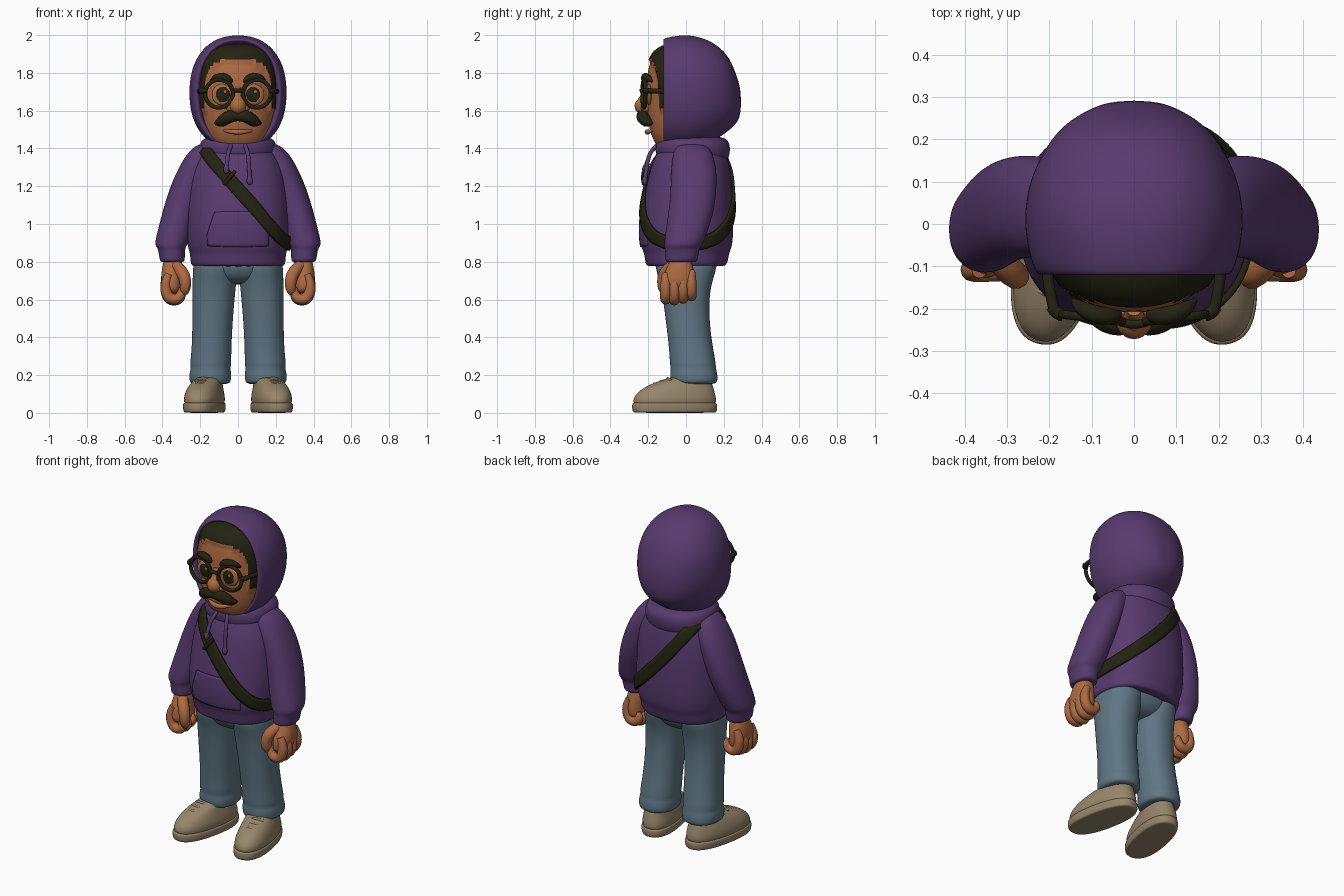
import bpy, bmesh, math
from mathutils import Vector, Matrix


def material(name, rgb):
    m = bpy.data.materials.new(name)
    m.diffuse_color = (*rgb, 1)
    return m


PURPLE = material("purple cotton", (0.098, 0.043, 0.157))
DENIM = material("blue denim", (0.114, 0.181, 0.232))
SKIN = material("warm skin", (0.42, 0.145, 0.057))
DARK = material("dark brown black", (0.018, 0.016, 0.006))
TAN = material("tan suede", (0.31, 0.235, 0.145))


def make(name, verts, faces, mat, sub=0):
    me = bpy.data.meshes.new(name)
    bm = bmesh.new()
    vs = [bm.verts.new(v) for v in verts]
    for f in faces:
        bm.faces.new([vs[i] for i in f])
    bmesh.ops.recalc_face_normals(bm, faces=bm.faces)
    bm.to_mesh(me)
    bm.free()
    me.shade_smooth()
    me.materials.append(mat)
    ob = bpy.data.objects.new(name, me)
    bpy.context.collection.objects.link(ob)
    if sub:
        ob.modifiers.new("smooth", 'SUBSURF').levels = sub
        ob.modifiers["smooth"].render_levels = sub
    return ob


def loft(name, rings, mat, axis='z', n=2.2, seg=24, side=1, turn=0, sub=2):
    """Skin superellipse rings (cx, cy, cz, r1, r2); turn spins it about its first ring centre."""
    verts, faces = [], []
    pivot = Vector(rings[0][:3])
    rot = Matrix.Rotation(turn, 3, 'Z')
    for cx, cy, cz, r1, r2 in rings:
        for i in range(seg):
            t = math.tau * i / seg
            c, s = math.cos(t), math.sin(t)
            u = r1 * math.copysign(abs(c) ** (2 / n), c)
            v = r2 * math.copysign(abs(s) ** (2 / n), s)
            p = Vector((cx + u, cy + v, cz) if axis == 'z' else (cx + u, cy, cz + v))
            p = pivot + rot @ (p - pivot)
            verts.append((p.x * side, p.y, p.z))
    for r in range(len(rings) - 1):
        for i in range(seg):
            j = (i + 1) % seg
            faces.append((r * seg + i, r * seg + j, r * seg + seg + j, r * seg + seg + i))
    last = (len(rings) - 1) * seg
    faces += [tuple(range(seg)), tuple(range(last, last + seg))]
    return make(name, verts, faces, mat, sub)


def tube(name, pts, radii, mat, side=1):
    cu = bpy.data.curves.new(name, 'CURVE')
    cu.dimensions = '3D'
    cu.bevel_depth = 1
    cu.bevel_resolution = 4
    cu.use_fill_caps = True
    cu.resolution_u = 8
    sp = cu.splines.new('NURBS')
    sp.points.add(len(pts) - 1)
    for q, p, r in zip(sp.points, pts, radii):
        q.co = (p[0] * side, p[1], p[2], 1)
        q.radius = r
    sp.order_u = 3
    sp.use_endpoint_u = True
    cu.materials.append(mat)
    ob = bpy.data.objects.new(name, cu)
    bpy.context.collection.objects.link(ob)
    bpy.ops.object.select_all(action='DESELECT')
    ob.select_set(True)
    bpy.context.view_layer.objects.active = ob
    bpy.ops.object.convert(target='MESH')
    bpy.context.object.data.shade_smooth()


def ball(name, loc, size, mat, side=1):
    bm = bmesh.new()
    bmesh.ops.create_uvsphere(bm, u_segments=24, v_segments=16, radius=1)
    me = bpy.data.meshes.new(name)
    bm.to_mesh(me)
    bm.free()
    me.shade_smooth()
    me.materials.append(mat)
    ob = bpy.data.objects.new(name, me)
    ob.location = (loc[0] * side, loc[1], loc[2])
    ob.scale = size
    bpy.context.collection.objects.link(ob)


def sheet(name, rows, mat, closed, target, offset, thick, mode):
    """Grid of points wrapped on to a target and given thickness."""
    w, h = len(rows[0]), len(rows)
    faces = []
    for r in range(h if closed else h - 1):
        s = (r + 1) % h
        faces += [(r * w + i, r * w + i + 1, s * w + i + 1, s * w + i) for i in range(w - 1)]
    ob = make(name, [p for row in rows for p in row], faces, mat)
    sw = ob.modifiers.new("wrap", 'SHRINKWRAP')
    sw.target, sw.offset, sw.wrap_mode = target, offset, mode
    so = ob.modifiers.new("thickness", 'SOLIDIFY')
    so.thickness, so.offset = thick, 0
    return ob


# Hoodie body, collar roll and hood
torso = loft("hoodie_body", [
    (0, 0, .775, .23, .19), (0, 0, .78, .248, .212), (0, .003, .80, .254, .22),
    (0, .003, .85, .256, .228), (0, .003, .875, .268, .242), (0, .003, .95, .276, .25),
    (0, .005, 1.05, .276, .247), (0, .013, 1.15, .27, .235), (0, .02, 1.25, .26, .22),
    (0, .025, 1.33, .235, .205), (0, .03, 1.40, .19, .175), (0, .03, 1.44, .13, .14)], PURPLE, n=2.3)
loft("hood_collar", [(0, .04, 1.31, .16, .16), (0, .04, 1.34, .195, .185), (0, .035, 1.38, .208, .2),
                     (0, .035, 1.43, .205, .2), (0, .03, 1.47, .17, .17)], PURPLE)
loft("hood", [(0, -.02, 1.69, .19, .26), (0, -.10, 1.69, .203, .27), (0, -.125, 1.69, .216, .285),
              (0, -.115, 1.69, .238, .297), (0, -.05, 1.695, .255, .305), (0, .02, 1.695, .263, .309),
              (0, .10, 1.695, .25, .29), (0, .17, 1.70, .218, .247), (0, .23, 1.69, .175, .195),
              (0, .268, 1.66, .115, .13), (0, .292, 1.645, .055, .06)], PURPLE, axis='y', n=2.25)

# Front pocket
rows = []
for k in range(13):
    f = k / 12
    w = .2 if f < .3 else .2 - .06 * (f - .3) / .7
    rows.append([(w * (i / 8 - 1), -.27, .87 + .2 * f) for i in range(17)])
sheet("front_pocket", rows, PURPLE, False, torso, .003, .009, 'ON_SURFACE')

# Diagonal strap, smoothed through a closed path
P = [Vector(p) for p in [
    (-.20, .04, 1.445), (-.19, -.08, 1.41), (-.13, -.18, 1.33), (-.03, -.225, 1.22), (.08, -.245, 1.10),
    (.17, -.235, 1.0), (.245, -.16, .92), (.285, 0, .89), (.25, .15, .92), (.15, .235, 1.01),
    (.03, .255, 1.13), (-.08, .24, 1.26), (-.16, .16, 1.38)]]
path = []
for i in range(len(P)):
    a, b, c, d = (P[(i + k) % len(P)] for k in (-1, 0, 1, 2))
    for k in range(6):
        t = k / 6
        path.append(.5 * (2 * b + (c - a) * t + (2 * a - 5 * b + 4 * c - d) * t * t
                          + (3 * b - a - 3 * c + d) * t ** 3))
rows = []
for i, p in enumerate(path):
    tan = (path[(i + 1) % len(path)] - path[i - 1]).normalized()
    out = Vector((p.x, p.y, max(0, p.z - 1.3) * 2)).normalized()
    across = tan.cross(out).normalized()
    rows.append([p + across * .036 * k for k in (-1, -.5, 0, .5, 1)])
sheet("shoulder_strap", rows, DARK, True, torso, .009, .016, 'ABOVE_SURFACE')
tube("strap_slider", [(-.075, -.222, 1.21), (-.045, -.232, 1.245), (-.015, -.222, 1.28)], [.011] * 3, DARK)

# Drawstrings
for s, low in ((-1, 1.29), (1, 1.23)):
    tube("drawstring", [(.035, -.15, 1.42), (.05, -.185, 1.39), (.058, -.205, 1.33), (.062, -.218, low)],
         [.011] * 4, PURPLE, s)
    ball("drawstring_tip", (.062, -.218, low), (.016, .014, .024), PURPLE, s)

# Pelvis
loft("jeans_seat", [(0, 0, .68, .08, .07), (0, 0, .70, .15, .12), (0, 0, .75, .225, .16),
                    (0, 0, .84, .235, .175)], DENIM)

for s in (-1, 1):
    # Sleeve and cuff
    loft("sleeve", [(.15, .03, 1.43, .05, .07), (.18, .035, 1.39, .078, .1), (.215, .04, 1.32, .088, .118),
                    (.25, .042, 1.24, .092, .122), (.283, .038, 1.15, .093, .122),
                    (.313, .025, 1.05, .091, .12), (.337, .003, .96, .09, .112),
                    (.351, -.012, .90, .09, .104), (.354, -.018, .88, .08, .097),
                    (.352, -.02, .865, .07, .09), (.348, -.024, .81, .068, .087),
                    (.347, -.026, .795, .06, .078)], PURPLE, side=s)
    # Hand with curled fingers
    loft("palm", [(.345, -.028, .82, .045, .055), (.346, -.03, .78, .053, .065), (.352, -.038, .72, .058, .088),
                  (.35, -.04, .67, .053, .09), (.34, -.04, .63, .04, .08)], SKIN, side=s)
    for k, y in enumerate((-.108, -.062, -.016, .028)):
        lift = (.005, 0, .008, .022)[k]
        tube("finger", [(.365, y, .73 + lift), (.388, y, .68 + lift), (.372, y, .60 + lift),
                        (.315, y, .595 + lift), (.295, y, .635 + lift), (.305, y, .66 + lift)],
             [.02, .028, .029, .028, .024, .01], SKIN, s)
    tube("thumb", [(.33, -.07, .78), (.295, -.11, .75), (.275, -.125, .69), (.282, -.115, .64), (.285, -.11, .625)],
         [.03, .034, .032, .026, .01], SKIN, s)

    # Trouser leg with a few folds at the hem
    loft("trouser_leg", [(.122, 0, .82, .113, .165), (.122, 0, .76, .117, .162), (.125, .0, .69, .117, .138),
                         (.13, 0, .60, .112, .122), (.136, .012, .45, .106, .115), (.141, .03, .32, .106, .118),
                         (.145, .036, .26, .11, .123), (.145, .039, .235, .105, .12),
                         (.147, .041, .21, .112, .126), (.147, .043, .165, .111, .126),
                         (.147, .043, .15, .095, .11)], DENIM, side=s)

    # Shoe: sole, upper and laces
    loft("shoe_sole", [(.178, -.06, 0, .088, .216), (.178, -.06, .004, .098, .226), (.178, -.06, .025, .102, .231),
                       (.178, -.06, .05, .102, .23), (.178, -.06, .056, .094, .222)], TAN, side=s, turn=.2, n=2.4)
    loft("shoe_upper", [(.178, -.06, .03, .09, .215), (.178, -.06, .06, .099, .226), (.178, -.058, .09, .098, .22),
                        (.178, -.045, .125, .089, .197), (.175, -.02, .155, .079, .162),
                        (.17, .01, .178, .07, .125), (.165, .035, .195, .06, .09)], TAN, side=s, turn=.2, n=2.3)
    for k in range(3):
        y, z = -.175 + .035 * k, .152 + .014 * k
        tube("shoe_lace", [(.15, y + .012, z - .008), (.197 - k * .006, y, z + .012), (.24 - k * .006, y + .025, z - .01)],
             [.008] * 3, TAN, s)

# Head, with hair raised from the scalp
head = loft("head_and_hair", [
    (0, -.07, 1.395, .06, .05), (0, -.055, 1.405, .11, .09), (0, -.035, 1.44, .152, .138),
    (0, -.015, 1.50, .182, .18), (0, 0, 1.58, .2, .205), (0, 0, 1.70, .206, .212), (0, 0, 1.80, .204, .206),
    (0, 0, 1.87, .19, .188), (0, 0, 1.92, .155, .155), (0, 0, 1.945, .09, .09)], SKIN, n=2.3, seg=32)
bpy.ops.object.select_all(action='DESELECT')
bpy.context.view_layer.objects.active = head
head.select_set(True)
bpy.ops.object.modifier_apply(modifier="smooth")
me = head.data
me.materials.append(DARK)
hair = set()
for f in me.polygons:
    x, y, z = f.center
    if z > 1.6 and ((abs(x) / .166) ** 4 + ((z - 1.62) / .245) ** 4 > 1 or y > -.09):
        f.material_index = 1
        hair.update(f.vertices)
moves = [(i, me.vertices[i].normal * .014) for i in hair]
for i, d in moves:
    me.vertices[i].co += d

# Face
ball("nose", (0, -.222, 1.625), (.045, .05, .047), SKIN)
tube("nose_bridge", [(0, -.2, 1.72), (0, -.215, 1.68), (0, -.235, 1.63)], [.018, .022, .034], SKIN)
tube("lower_lip", [(-.075, -.175, 1.495), (-.03, -.205, 1.487), (.03, -.205, 1.487), (.075, -.175, 1.495)],
     [.006, .014, .014, .006], SKIN)
for s in (-1, 1):
    ball("nostril", (.037, -.212, 1.615), (.024, .027, .024), SKIN, s)
    ball("eyeball", (.083, -.196, 1.685), (.056, .016, .056), SKIN, s)
    ball("pupil", (.08, -.208, 1.685), (.037, .0085, .04), DARK, s)
    ball("eye_glint", (.08 + s * .012, -.2145, 1.70), (.009, .004, .009), SKIN, s)
    tube("eyebrow", [(.03, -.213, 1.752), (.04, -.216, 1.757), (.08, -.218, 1.782), (.125, -.2, 1.772),
                     (.145, -.18, 1.755)], [.006, .02, .022, .02, .006], DARK, s)
    tube("moustache", [(-.005, -.232, 1.568), (.03, -.235, 1.575), (.07, -.222, 1.555), (.1, -.2, 1.535),
                       (.12, -.178, 1.535)], [.024, .032, .034, .026, .006], DARK, s)
    # Spectacles
    bpy.ops.mesh.primitive_torus_add(major_segments=40, minor_segments=10, major_radius=.074, minor_radius=.011,
                                     location=(s * .1, -.222, 1.69), rotation=(math.pi / 2, 0, s * .12))
    rim = bpy.context.object
    rim.name = "spectacle_rim"
    rim.data.shade_smooth()
    rim.data.materials.append(DARK)
    tube("spectacle_hinge", [(.168, -.215, 1.705), (.185, -.212, 1.705), (.193, -.195, 1.705)], [.015] * 3, DARK, s)
    tube("spectacle_arm", [(.188, -.205, 1.705), (.203, -.15, 1.705), (.207, -.09, 1.70)], [.013] * 3, DARK, s)
tube("spectacle_bridge", [(-.03, -.232, 1.70), (0, -.242, 1.715), (.03, -.232, 1.70)], [.01] * 3, DARK)
